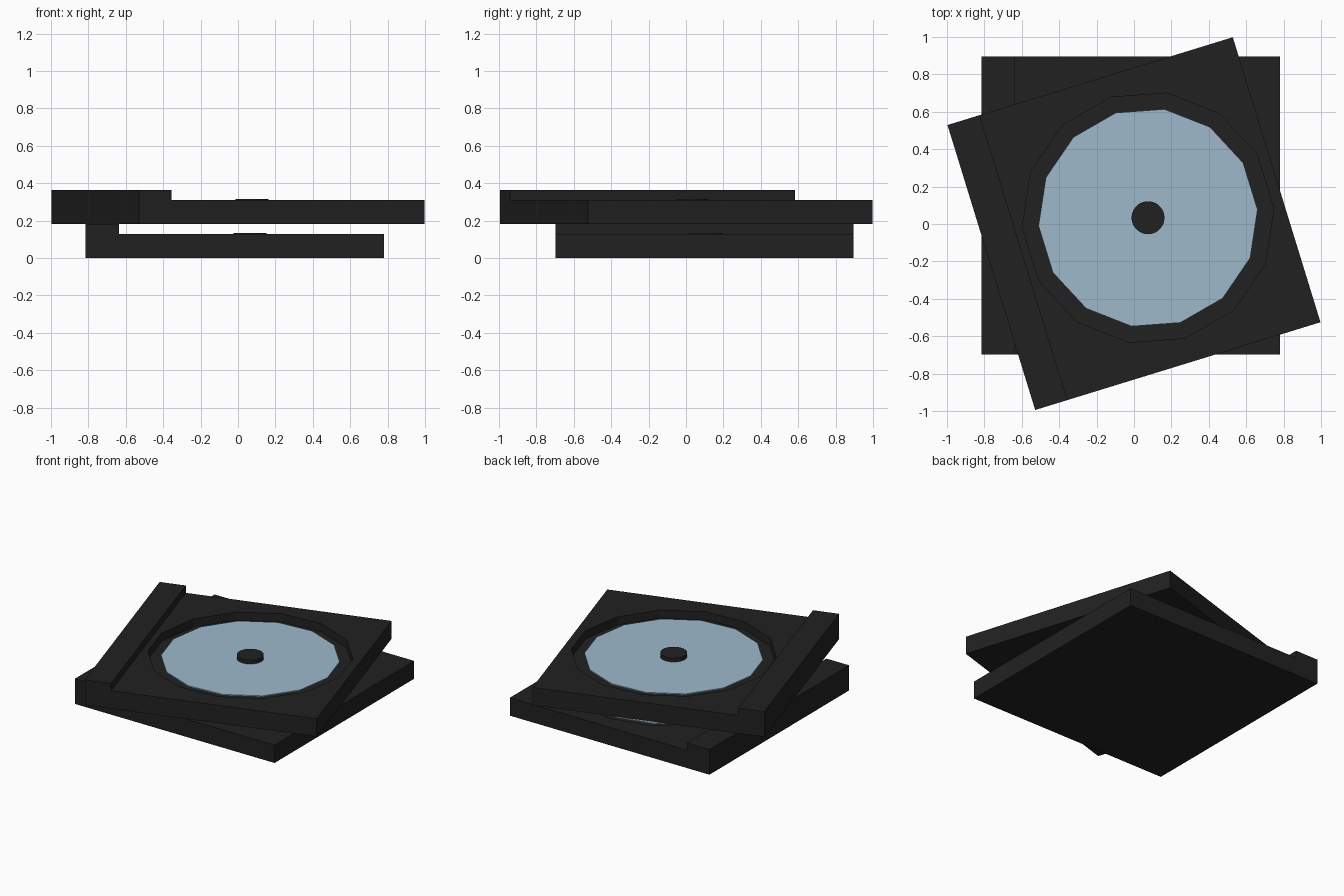
import bpy, bmesh, math
from mathutils import Matrix

if "Cube" in bpy.data.objects:
    bpy.data.objects.remove(bpy.data.objects["Cube"])


def material(name, rgb):
    m = bpy.data.materials.new(name)
    m.diffuse_color = (*rgb, 1)
    m.use_nodes = True
    m.node_tree.nodes["Principled BSDF"].inputs["Base Color"].default_value = m.diffuse_color
    return m


black = material("black plastic", (0.0155, 0.0155, 0.0155))
blue = material("pale blue", (0.34, 0.485, 0.6))

HALF_X, HALF_Y = 0.798, 0.797
STRIP = 0.18            # width of the raised hinge strip
PLATE, CASE = 0.129, 0.182
DX, DY = 0.081, 0.008   # disc centre in the case
FLOOR, DISC = 0.07, 0.106


def prism(name, points, depth, place, mat):
    """Extrude a closed outline of 3D points along the vector depth."""
    bm = bmesh.new()
    face = bm.faces.new([bm.verts.new(p) for p in points])
    out = bmesh.ops.extrude_face_region(bm, geom=[face])
    bmesh.ops.translate(bm, vec=depth,
                        verts=[g for g in out["geom"] if isinstance(g, bmesh.types.BMVert)])
    bmesh.ops.recalc_face_normals(bm, faces=bm.faces[:])
    me = bpy.data.meshes.new(name)
    bm.to_mesh(me)
    bm.free()
    me.materials.append(mat)
    ob = bpy.data.objects.new(name, me)
    ob.matrix_world = place
    bpy.context.collection.objects.link(ob)
    return ob


def ring(radius, sides, z):
    return [(DX + radius * math.cos(math.pi / 2 + math.tau * i / sides),
             DY + radius * math.sin(math.pi / 2 + math.tau * i / sides), z)
            for i in range(sides)]


def disc_case(label, x, y, z, angle):
    place = Matrix.Translation((x, y, z)) @ Matrix.Rotation(math.radians(angle), 4, 'Z')
    # stepped case body with hinge strip
    profile = [(-HALF_X, 0), (HALF_X, 0), (HALF_X, PLATE), (-HALF_X + STRIP, PLATE),
               (-HALF_X + STRIP, CASE), (-HALF_X, CASE)]
    body = prism(label + "_case", [(px, -HALF_Y, pz) for px, pz in profile],
                 (0, 2 * HALF_Y, 0), place, black)
    # recessed disc well
    cutter = prism(label + "_well_cutter", ring(0.674, 14, FLOOR), (0, 0, 0.2), place, black)
    cutter.hide_render = True
    cutter.hide_viewport = True
    cut = body.modifiers.new("well", 'BOOLEAN')
    cut.operation = 'DIFFERENCE'
    cut.solver = 'EXACT'
    cut.object = cutter
    # disc and centre hub
    prism(label + "_disc", ring(0.587, 14, DISC - 0.008), (0, 0, 0.008), place, blue)
    prism(label + "_hub", ring(0.088, 32, FLOOR), (0, 0, 0.134 - FLOOR), place, black)


disc_case("lower", -0.017, 0.099, 0, 0)
disc_case("upper", 0, 0.002, CASE, 17.1)
